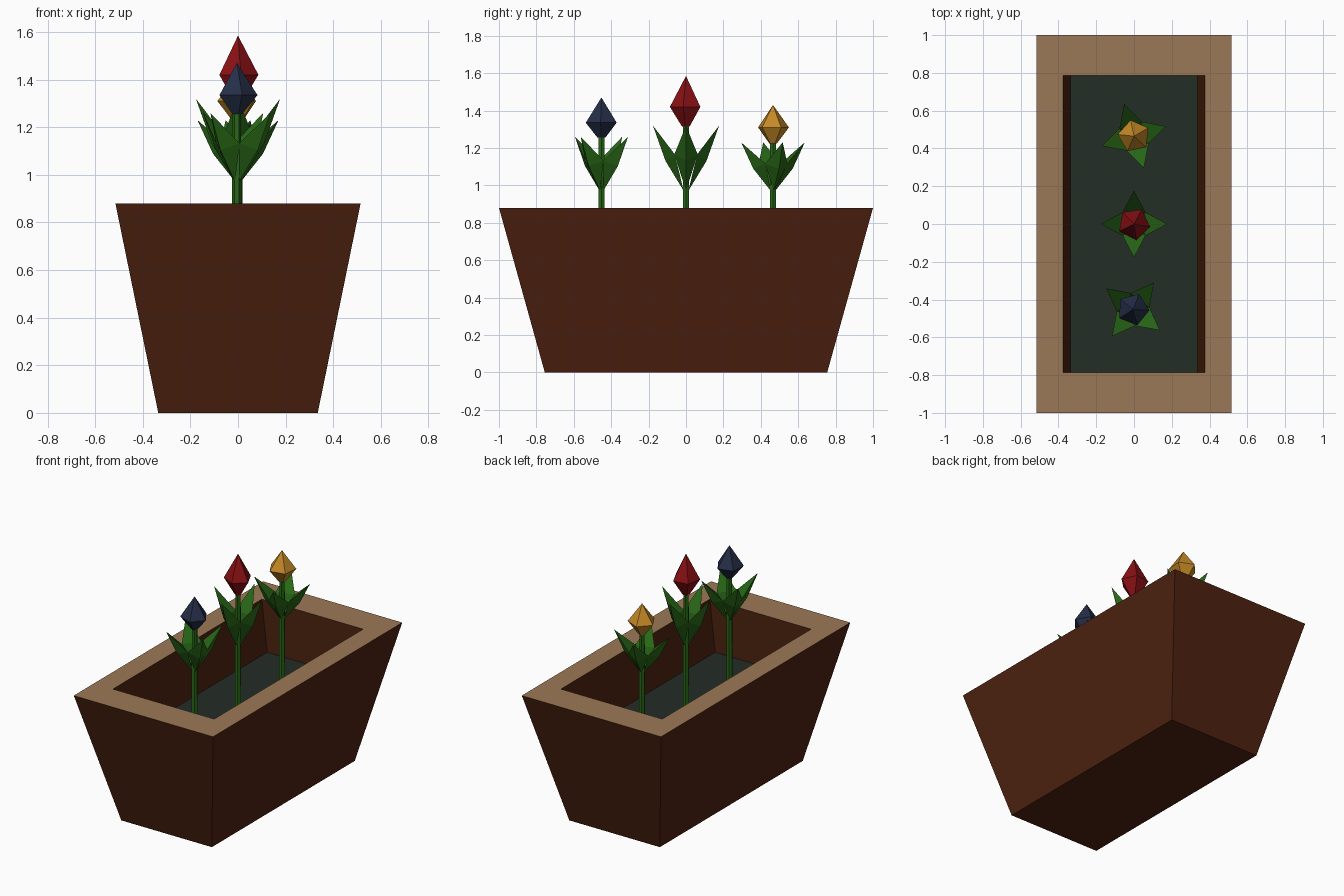
import bpy, bmesh, math
from mathutils import Matrix, Vector

if "Cube" in bpy.data.objects:
    bpy.data.objects.remove(bpy.data.objects["Cube"])


def material(name, rgb):
    m = bpy.data.materials.new(name)
    m.diffuse_color = (*rgb, 1)
    m.use_nodes = True
    m.node_tree.nodes["Principled BSDF"].inputs["Base Color"].default_value = m.diffuse_color
    return m


BROWN = material("dark brown", (0.075, 0.016, 0.005))
TAN = material("tan", (0.33, 0.19, 0.095))
SOIL = material("dark soil", (0.017, 0.026, 0.019))
GREEN = material("leaf green", (0.021, 0.135, 0.008))
RED = material("deep red", (0.25, 0.005, 0.007))
BLUE = material("navy blue", (0.019, 0.028, 0.065))
YELLOW = material("golden yellow", (0.55, 0.25, 0.02))


def finish(bm, name, mats, recalc=True):
    if recalc:
        bmesh.ops.recalc_face_normals(bm, faces=bm.faces)
    me = bpy.data.meshes.new(name)
    bm.to_mesh(me)
    bm.free()
    for m in mats:
        me.materials.append(m)
    ob = bpy.data.objects.new(name, me)
    bpy.context.collection.objects.link(ob)
    return ob


def loft(bm, rings, mats=None):
    """Bridge successive vertex rings; returns the rings as BMVerts."""
    vs = [[bm.verts.new(p) for p in r] for r in rings]
    for k, (a, b) in enumerate(zip(vs, vs[1:])):
        n = len(a)
        for i in range(n):
            f = bm.faces.new((a[i], a[(i + 1) % n], b[(i + 1) % n], b[i]))
            f.material_index = mats[k] if mats else 0
    return vs


def rect(x, y, z):
    return [(-x, -y, z), (x, -y, z), (x, y, z), (-x, y, z)]


def circle(c, r, n, turn, z):
    return [(c[0] + r * math.cos(turn + math.tau * i / n),
             c[1] + r * math.sin(turn + math.tau * i / n), z) for i in range(n)]


# Planter box: outer wall, tan rim, inner wall, soil floor
bm = bmesh.new()
rings = loft(bm, [rect(0.335, 0.755, 0), rect(0.515, 1.0, 0.88),
                  rect(0.375, 0.787, 0.88), rect(0.335, 0.787, 0.535)], [0, 1, 0])
bm.faces.new(rings[0][::-1])
bm.faces.new(rings[-1]).material_index = 2
finish(bm, "planter_box", [BROWN, TAN, SOIL])


def flower(name, c, mat, leaf_turn, tip_r, leaf_top, low, mid, top, bud_turn):
    # Stem
    bm = bmesh.new()
    ends = loft(bm, [circle(c, 0.021, 6, 0, 0.53), circle(c, 0.018, 6, 0, low + 0.02)])
    bm.faces.new(ends[0])
    bm.faces.new(ends[1])
    finish(bm, name + "_stem", [GREEN])

    # Four folded, pointed leaves
    bm = bmesh.new()
    h = leaf_top - 0.97
    for i in range(4):
        m = Matrix.Translation((*c, 0.97)) @ Matrix.Rotation(leaf_turn + i * math.pi / 2, 4, 'Z')
        base, keel, left, right, tip = [bm.verts.new(m @ Vector(p)) for p in (
            (0.012, 0, 0), (tip_r * 0.62, 0, h * 0.46), (tip_r * 0.34, 0.062, h * 0.56),
            (tip_r * 0.34, -0.062, h * 0.56), (tip_r, 0, h))]
        for tri in ((base, right, keel), (base, keel, left), (keel, right, tip),
                    (keel, tip, left), (base, left, right), (left, tip, right)):
            bm.faces.new(tri)
    finish(bm, name + "_leaves", [GREEN])

    # Five-sided bud
    bm = bmesh.new()
    r = loft(bm, [circle(c, 0.022, 5, bud_turn, low), circle(c, 0.087, 5, bud_turn, mid)])
    bm.faces.new(r[0])
    tip = bm.verts.new((*c, top))
    for i in range(5):
        bm.faces.new((r[1][i], r[1][(i + 1) % 5], tip))
    finish(bm, name + "_bud", [mat])


rad = math.radians
flower("blue_flower", (-0.005, -0.452), BLUE, rad(52), 0.18, 1.26, 1.255, 1.335, 1.47, rad(-75))
flower("red_flower", (0, 0), RED, 0, 0.177, 1.32, 1.315, 1.42, 1.585, rad(-10))
flower("yellow_flower", (0, 0.465), YELLOW, rad(17), 0.178, 1.23, 1.225, 1.31, 1.43, rad(30))
